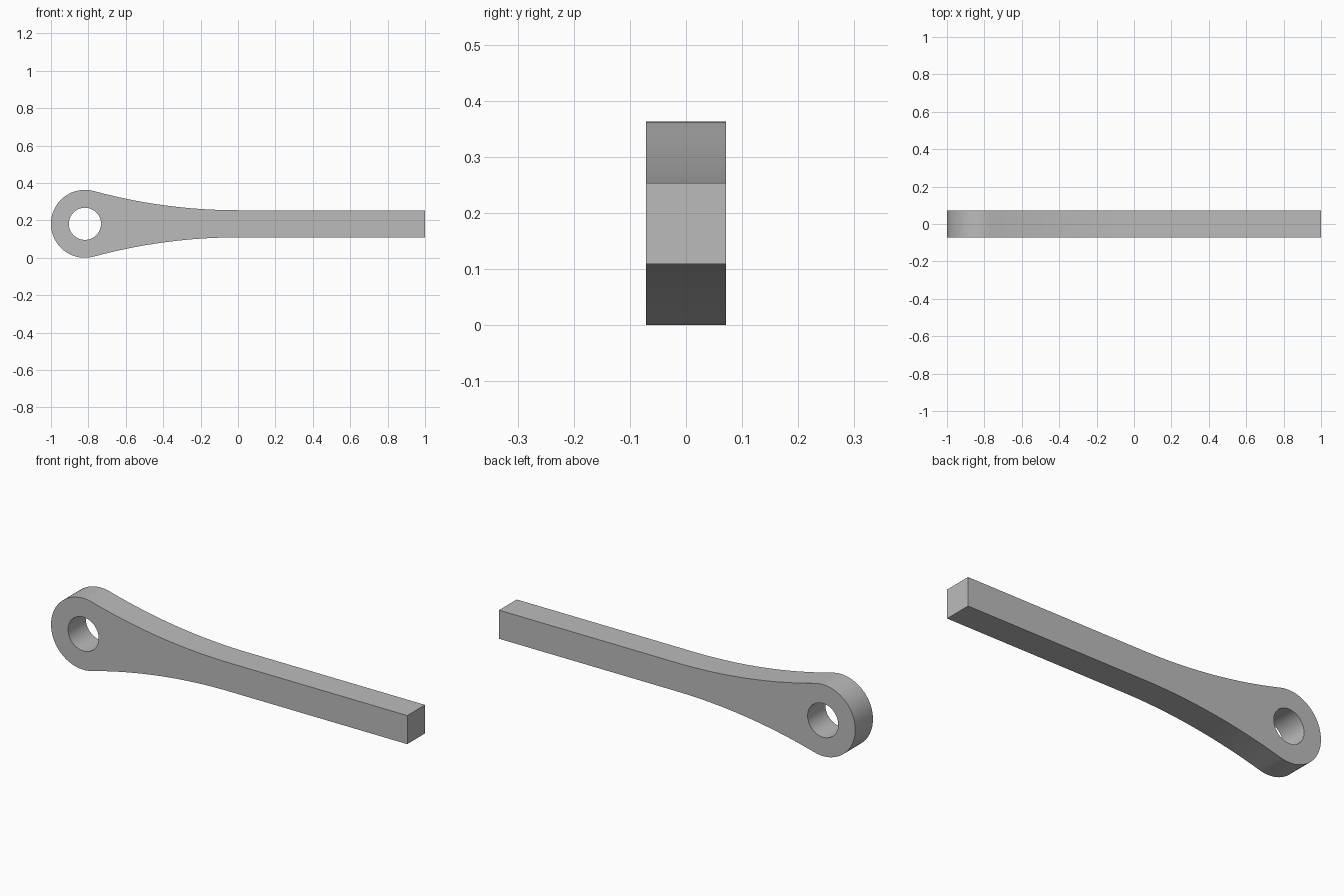
import bpy, bmesh, math

if "Cube" in bpy.data.objects:
    bpy.data.objects.remove(bpy.data.objects["Cube"])

R_EYE, R_HOLE = 0.1815, 0.086      # rounded end and its hole
EYE_X, EYE_Z = -1 + R_EYE, R_EYE
HALF_H, HALF_D = 0.0725, 0.071     # half height of shank, half depth of part

# Neck arc: flat where it meets the shank at x = 0, tangent to the rounded end
R_NECK = (EYE_X**2 + HALF_H**2 - R_EYE**2) / (2 * (R_EYE - HALF_H))
SWEEP = math.asin(-EYE_X / (R_NECK + R_EYE))

steel = bpy.data.materials.new("steel_grey")
steel.diffuse_color = (0.5, 0.5, 0.5, 1)
steel.use_nodes = True
steel.node_tree.nodes["Principled BSDF"].inputs["Base Color"].default_value = steel.diffuse_color

# Upper half of the outline, from the shank end to the tangent point
upper = [(1.0, HALF_H)]
for i in range(17):
    a = SWEEP * i / 16
    upper.append((-R_NECK * math.sin(a), HALF_H + R_NECK * (1 - math.cos(a))))

# Rounded end, between the two tangent points
start, end = math.pi / 2 - SWEEP, 1.5 * math.pi + SWEEP
N = 48
eye = [(EYE_X + R_EYE * math.cos(start + (end - start) * i / N),
        R_EYE * math.sin(start + (end - start) * i / N)) for i in range(1, N)]
outline = upper + eye + [(x, -z) for x, z in reversed(upper)]
hole = [(EYE_X + R_HOLE * math.cos(math.tau * i / 48),
         R_HOLE * math.sin(math.tau * i / 48)) for i in range(48)]


def add_loop(bm, points):
    verts = [bm.verts.new((x, -HALF_D, z + EYE_Z)) for x, z in points]
    return [bm.edges.new((v, verts[(i + 1) % len(verts)])) for i, v in enumerate(verts)]


# Fill the profile around the hole and extrude it through the depth
bm = bmesh.new()
edges = add_loop(bm, outline) + add_loop(bm, hole)
bmesh.ops.triangle_fill(bm, use_beauty=True, edges=edges)
ext = bmesh.ops.extrude_face_region(bm, geom=bm.faces[:], use_keep_orig=True)
moved = [g for g in ext["geom"] if isinstance(g, bmesh.types.BMVert)]
bmesh.ops.translate(bm, verts=moved, vec=(0, 2 * HALF_D, 0))
bmesh.ops.recalc_face_normals(bm, faces=bm.faces[:])

mesh = bpy.data.meshes.new("rod_end")
bm.to_mesh(mesh)
bm.free()
mesh.materials.append(steel)
rod = bpy.data.objects.new("rod_end", mesh)
bpy.context.collection.objects.link(rod)
bpy.context.view_layer.objects.active = rod
rod.select_set(True)
bpy.ops.object.shade_smooth_by_angle(angle=math.radians(30))
